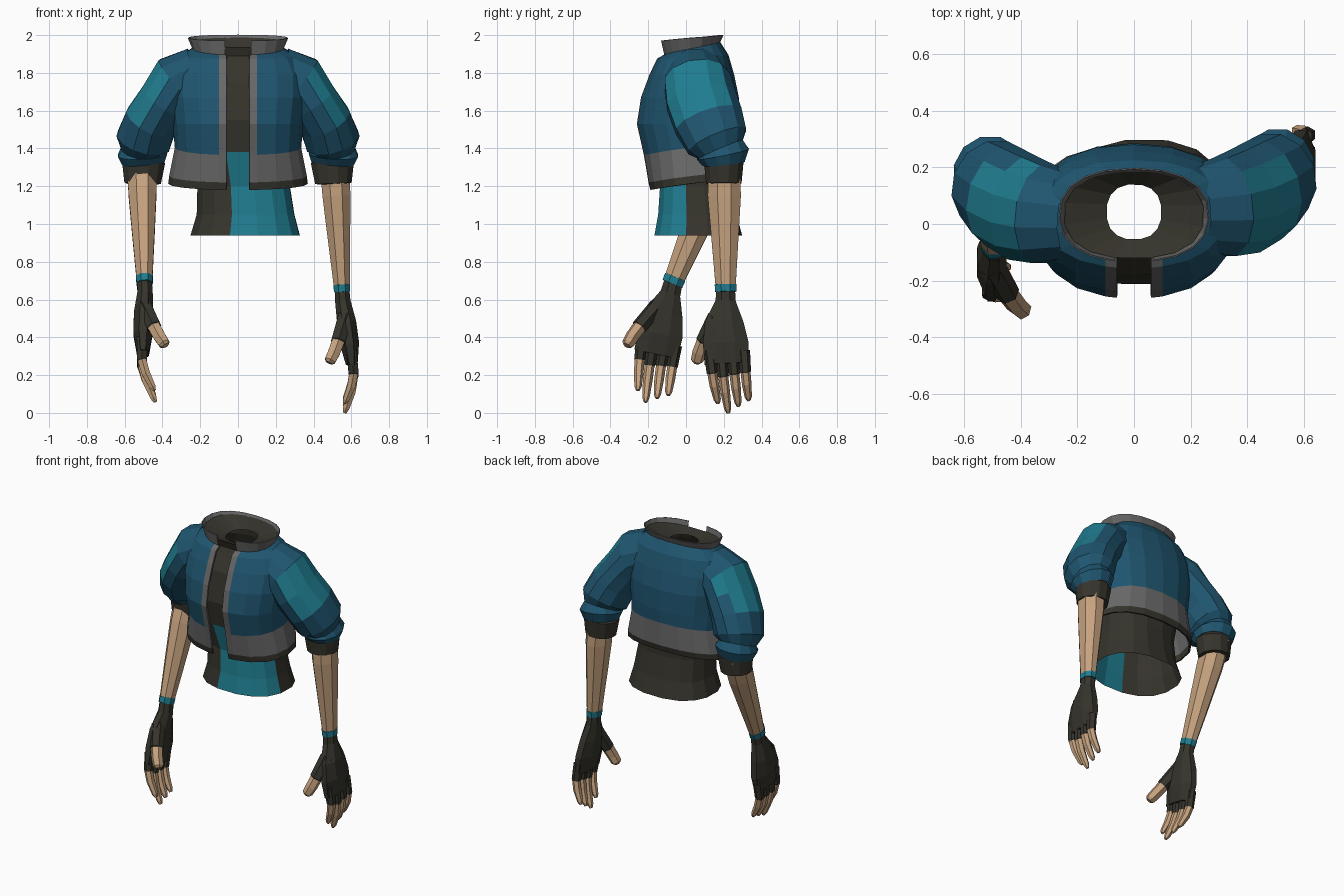
import bpy, math
from mathutils import Vector, Matrix

if "Cube" in bpy.data.objects:
    bpy.data.objects.remove(bpy.data.objects["Cube"])


def material(name, rgb):
    m = bpy.data.materials.new(name)
    m.diffuse_color = (*rgb, 1)
    m.use_nodes = True
    m.node_tree.nodes["Principled BSDF"].inputs["Base Color"].default_value = m.diffuse_color
    return m


BLUE = material("jacket blue", (0.014, 0.092, 0.162))
CYAN = material("bright teal", (0.014, 0.205, 0.28))
GREY = material("trim grey", (0.14, 0.14, 0.14))
DARK = material("dark cloth", (0.036, 0.034, 0.025))
SKIN = material("skin", (0.56, 0.36, 0.21))


def loft(name, rings, mats, rule=None, closed=True, caps=False):
    """Skin a list of rings; rule(row, column, centre, normal) picks the material."""
    n = len(rings[0])
    verts = [v for r in rings for v in r]
    faces, cells = [], []
    for i in range(len(rings) - 1):
        for k in range(n if closed else n - 1):
            j = (k + 1) % n
            faces.append((i * n + k, i * n + j, (i + 1) * n + j, (i + 1) * n + k))
            cells.append((i, k))
    if caps:
        faces += [tuple(reversed(range(n))), tuple(range(len(verts) - n, len(verts)))]
        cells += [(0, 0), (len(rings) - 2, 0)]
    me = bpy.data.meshes.new(name)
    me.from_pydata(verts, [], faces)
    for m in mats:
        me.materials.append(m)
    if rule:
        for p, (i, k) in zip(me.polygons, cells):
            p.material_index = rule(i, k, p.center, p.normal)
    ob = bpy.data.objects.new(name, me)
    bpy.context.collection.objects.link(ob)
    return ob


def tube(name, path, mats, n=8, **kw):
    """Loft along a path of (point, half width, half depth)."""
    pts = [Vector(p[0]) for p in path]
    rings = []
    for i, (_, a, b) in enumerate(path):
        t = (pts[min(i + 1, len(pts) - 1)] - pts[max(i - 1, 0)]).normalized()
        v = Vector((0, 1, 0))
        v = (v - t * v.dot(t)).normalized()
        u = v.cross(t)
        rings.append([pts[i] + u * a * math.cos(w) + v * b * math.sin(w)
                      for w in (math.tau * (k + 0.5) / n for k in range(n))])
    return loft(name, rings, mats, **kw)


POW = 0.85


def body_ring(z, w, front, back, angles, cx=0, slope=0):
    """Rounded horizontal section; angles run from the front towards +x."""
    def sp(v):
        return math.copysign(abs(v) ** POW, v)
    cy, h = (front + back) / 2, (back - front) / 2
    return [Vector((cx + w * sp(math.sin(t)), cy - h * sp(math.cos(t)),
                    z - slope * math.cos(t))) for t in angles]


def open_angles(w, edges, n=18):
    """Angles of a section left open at the front, starting at the given x edges."""
    first = [math.asin((e / w) ** (1 / POW)) for e in edges]
    a = first[-1]
    mid = [a + (math.tau - 2 * a) * k / n for k in range(1, n)]
    return first + mid + [math.tau - t for t in reversed(first)]


def solidify(ob, thickness):
    m = ob.modifiers.new("thickness", 'SOLIDIFY')
    m.thickness, m.offset = thickness, -1


# Shirt with a teal front panel; it fills the collar and dips to an open neck
angles = [-0.22 + math.tau * k / 16 for k in range(16)]
shirt = [(0.94, 0.293, -0.17, 0.30, 0.038), (1.05, 0.262, -0.15, 0.27, 0.04),
         (1.2, 0.248, -0.14, 0.245, 0.03), (1.38, 0.27, -0.185, 0.245, 0.01),
         (1.55, 0.30, -0.215, 0.25, 0), (1.75, 0.28, -0.18, 0.22, 0),
         (1.86, 0.21, -0.12, 0.18, 0), (1.915, 0.222, -0.105, 0.17, 0),
         (1.962, 0.248, -0.122, 0.186, 0), (1.915, 0.097, -0.055, 0.14, 0)]
loft("shirt", [body_ring(*r[:4], angles, cx=r[4], slope=0.025 if 1.9 < r[0] and r[1] > 0.1 else 0)
               for r in shirt], [DARK, CYAN],
     rule=lambda i, k, c, n: int(i < 3 and k < 4))

# Cropped jacket body: dark hem, grey waistband, grey zip edges
jacket = [(1.215, 0.37, -0.19, 0.27, 0.035), (1.255, 0.365, -0.20, 0.28, 0.035),
          (1.405, 0.335, -0.225, 0.28, 0.04), (1.53, 0.345, -0.262, 0.285, 0),
          (1.67, 0.365, -0.24, 0.28, 0), (1.79, 0.365, -0.195, 0.255, 0),
          (1.885, 0.32, -0.155, 0.225, 0.01), (1.93, 0.24, -0.12, 0.18, 0.035)]


def jacket_colour(i, k, c, n):
    if i == 0:
        return 2
    return 1 if i == 1 or k in (0, 19) else 0


solidify(loft("jacket_body",
              [body_ring(*r[:4], open_angles(r[1], (0.06, 0.10)), slope=r[4]) for r in jacket],
              [BLUE, GREY, DARK], rule=jacket_colour, closed=False), 0.012)

# Flared collar
collar = [(1.925, 0.24, -0.117, 0.182, 0.038), (1.985, 0.266, -0.135, 0.198, 0.015)]
solidify(loft("collar",
              [body_ring(*r[:4], open_angles(r[1], (0.07,)), slope=r[4]) for r in collar],
              [GREY], closed=False), 0.005)

# Sleeve and cuff lines: x, y, z, half width, half depth
sleeve = [(0.21, 0.05, 1.81, 0.135, 0.15), (0.32, 0.06, 1.755, 0.155, 0.18),
          (0.39, 0.08, 1.655, 0.14, 0.192), (0.46, 0.12, 1.545, 0.145, 0.19),
          (0.50, 0.165, 1.44, 0.15, 0.17), (0.505, 0.185, 1.395, 0.115, 0.13),
          (0.505, 0.195, 1.37, 0.135, 0.145), (0.50, 0.2, 1.32, 0.115, 0.115)]
cuff = [(0.50, 0.2, 1.36, 0.09, 0.09), (0.50, 0.2, 1.325, 0.118, 0.108),
        (0.505, 0.2, 1.215, 0.10, 0.097), (0.505, 0.2, 1.21, 0.075, 0.075)]


def sleeve_colour(i, k, c, n):
    """Teal shoulder patch on the outer side of two rows."""
    return int(i in (1, 2) and n.x * math.copysign(1, c.x) > 0.25 and c.y < 0.2)


def digit(name, base, mid, tip, r, end=0.32):
    """Half-gloved finger: dark base, bare tip."""
    b, m, t = Vector(base), Vector(mid), Vector(tip)
    stops = [(b, r), (b.lerp(m, 0.8), r * 0.92), (b.lerp(m, 0.81), r * 0.82),
             (m.lerp(t, 0.3), r * 0.8), (m.lerp(t, 0.85), r * (end + 0.28)), (t, r * end)]
    tube(name, [(p, q, q) for p, q in stops], [DARK, SKIN], n=6, caps=True,
         rule=lambda i, k, c, n: int(i > 1))


def arm(side, s, dy, elbow, wrist, swing, lean):
    """One arm; the hand is posed by a forward swing and an inward lean."""
    for name, line, mats, rule in (("sleeve_", sleeve, [BLUE, CYAN], sleeve_colour),
                                   ("cuff_", cuff, [DARK], None)):
        tube(name + side, [((s * x, y + dy, z), a, b) for x, y, z, a, b in line],
             mats, n=12, rule=rule)

    # Tapered forearm with a wristband
    e, w = Vector(elbow), Vector(wrist)
    tube("forearm_" + side, [(e.lerp(w, f), a, b) for f, a, b in
                             ((0, 0.085, 0.09), (0.28, 0.08, 0.095),
                              (0.6, 0.065, 0.078), (1, 0.045, 0.057))], [SKIN])
    d = (w - e).normalized()
    tube("wristband_" + side, [(w + d * o, 0.043 * f, 0.056 * f) for o, f in
                               ((-0.022, 0.9), (-0.02, 1.12), (0.018, 1.08), (0.02, 0.7))],
         [CYAN])

    turn = Matrix.Rotation(-swing, 3, 'X')

    def place(inward, y, z):
        p = turn @ Vector((0, y, z))
        return w + Vector((-s * (inward - lean * z), p.y, p.z))

    # Glove palm
    palm = [(0, 0, 0, 0.042, 0.053), (-0.005, 0, -0.07, 0.044, 0.058),
            (-0.025, -0.008, -0.18, 0.055, 0.11), (-0.04, 0, -0.29, 0.055, 0.13),
            (-0.052, 0.005, -0.40, 0.034, 0.126)]
    tube("glove_" + side, [(place(*p[:3]), p[3], p[4]) for p in palm], [DARK], caps=True)

    # Four fingers, curling inward, and the thumb
    for i, reach in enumerate((-0.61, -0.66, -0.625, -0.595)):
        y0, y1 = -0.086 + 0.061 * i, -0.04 + 0.054 * i
        digit(f"finger_{side}_{i + 1}", place(-0.05, y0, -0.33),
              place(-0.066, y0 * 0.6 + y1 * 0.4, -0.37 + 0.45 * (reach + 0.37)),
              place(-0.015, y1, reach), 0.032)
    digit("thumb_" + side, place(-0.02, -0.05, -0.15), place(0.03, -0.133, -0.315),
          place(0.068, -0.155, -0.395), 0.046, 0.45)


arm("right", 1, 0, (0.51, 0.2, 1.34), (0.55, 0.21, 0.66), 0, 0)
arm("left", -1, -0.025, (-0.51, 0.2, 1.34), (-0.495, -0.065, 0.7), 0.25, 0.11)
